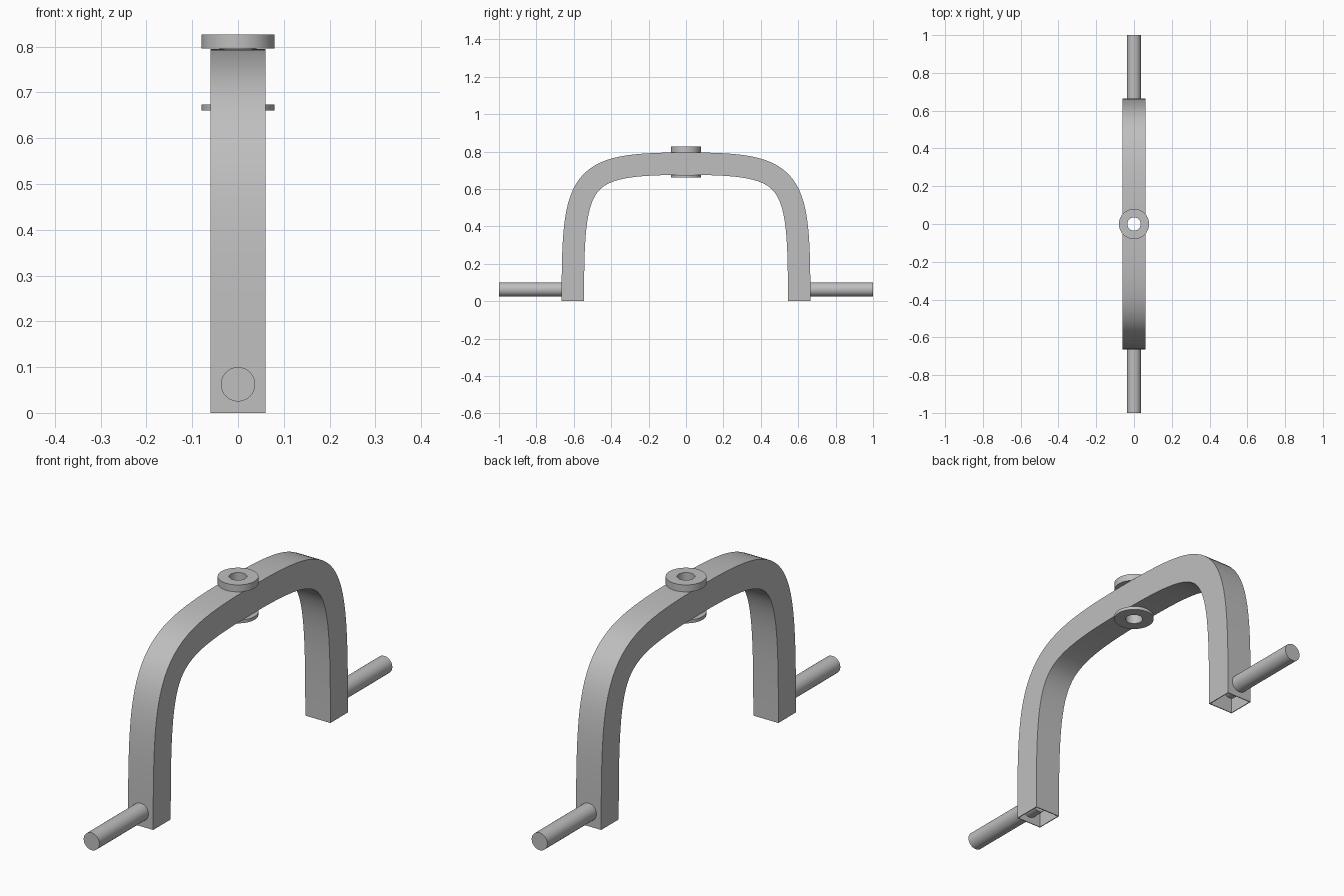
import bpy, bmesh, math
from mathutils import Vector

if "Cube" in bpy.data.objects:
    bpy.data.objects.remove(bpy.data.objects["Cube"], do_unlink=True)

steel = bpy.data.materials.new("grey steel")
steel.use_nodes = True
GREY = (0.52, 0.52, 0.52, 1)
steel.diffuse_color = GREY
steel.node_tree.nodes["Principled BSDF"].inputs["Base Color"].default_value = GREY


def make_object(name, bm, openings=()):
    """Finish a closed mesh, then take out the faces listed as openings."""
    bmesh.ops.recalc_face_normals(bm, faces=bm.faces[:])
    for face in openings:
        bm.faces.remove(face)
    mesh = bpy.data.meshes.new(name)
    bm.to_mesh(mesh)
    bm.free()
    mesh.materials.append(steel)
    obj = bpy.data.objects.new(name, mesh)
    bpy.context.scene.collection.objects.link(obj)
    return obj


def activate(obj):
    bpy.ops.object.select_all(action='DESELECT')
    obj.select_set(True)
    bpy.context.view_layer.objects.active = obj


def smooth(obj):
    activate(obj)
    bpy.ops.object.shade_smooth_by_angle(angle=math.radians(30))


def lathe(name, profile, steps=48):
    """Spin a closed (radius, z) profile about the z axis."""
    bm = bmesh.new()
    rings = []
    for i in range(steps):
        a = 2 * math.pi * i / steps
        rings.append([bm.verts.new((r * math.cos(a), r * math.sin(a), z)) for r, z in profile])
    n = len(profile)
    for i in range(steps):
        p, q = rings[i], rings[(i + 1) % steps]
        for j in range(n):
            k = (j + 1) % n
            bm.faces.new((p[j], q[j], q[k], p[k]))
    return make_object(name, bm)


def cylinder(name, radius, start, end):
    bm = bmesh.new()
    axis = Vector(end) - Vector(start)
    bmesh.ops.create_cone(bm, cap_ends=True, segments=48, radius1=radius,
                          radius2=radius, depth=axis.length)
    bmesh.ops.rotate(bm, verts=bm.verts[:], matrix=axis.to_track_quat('Z', 'Y').to_matrix())
    bmesh.ops.translate(bm, verts=bm.verts[:], vec=(Vector(start) + Vector(end)) / 2)
    return make_object(name, bm)


# Arch centre line: one half curve mirrored to the other leg
SPAN, TOP, HALF, STEPS = 0.605, 0.735, 0.06, 28


def half_path(t):
    s = 1 - t
    y = SPAN * (s**3 + 3 * s * s * t) + 3 * s * t * t * 0.58
    z = 3 * s * s * t * 0.673 + TOP * (3 * s * t * t + t**3)
    dy = 6 * s * t * (0.58 - SPAN) - 3 * t * t * 0.58
    dz = 3 * s * s * 0.673 + 6 * s * t * (TOP - 0.673)
    return Vector((0, y, z)), Vector((0, dz, -dy)).normalized()


half = [half_path(i / STEPS) for i in range(STEPS + 1)]
flip = Vector((1, -1, 1))
path = half + [(p * flip, n * flip) for p, n in reversed(half[:-1])]

# Hollow square-section arch, open at both feet
bm = bmesh.new()
rings = []
for p, n in path:
    rings.append([bm.verts.new(p + Vector((sx * HALF, 0, 0)) + n * HALF * sn)
                  for sx, sn in ((-1, -1), (1, -1), (1, 1), (-1, 1))])
for a, b in zip(rings, rings[1:]):
    for j in range(4):
        k = (j + 1) % 4
        bm.faces.new((a[j], a[k], b[k], b[j]))
feet = [bm.faces.new(ring) for ring in (rings[0], rings[-1])]
arch = make_object("arch_tube", bm, feet)

# Wall thickness and the vertical bolt hole
cutter = cylinder("hole_cutter", 0.038, (0, 0, 0.6), (0, 0, 0.9))
cutter.hide_render = True
wall = arch.modifiers.new("wall", 'SOLIDIFY')
wall.thickness = 0.005
wall.offset = -1
hole = arch.modifiers.new("hole", 'BOOLEAN')
hole.operation = 'DIFFERENCE'
hole.solver = 'EXACT'
hole.object = cutter
activate(arch)
for name in ("wall", "hole"):
    bpy.ops.object.modifier_apply(modifier=name)
bpy.data.objects.remove(cutter, do_unlink=True)
smooth(arch)

# Flanged bushing through the crown
smooth(lathe("crown_bushing", [
    (0.035, 0.66), (0.08, 0.66), (0.08, 0.674), (0.04, 0.674),
    (0.04, 0.796), (0.08, 0.796), (0.08, 0.826), (0.035, 0.826)]))

# Axle pins on the outside of each foot
for name, side in (("front_axle", -1), ("back_axle", 1)):
    smooth(cylinder(name, 0.0375, (0, side * 0.6, 0.0625), (0, side, 0.0625)))
